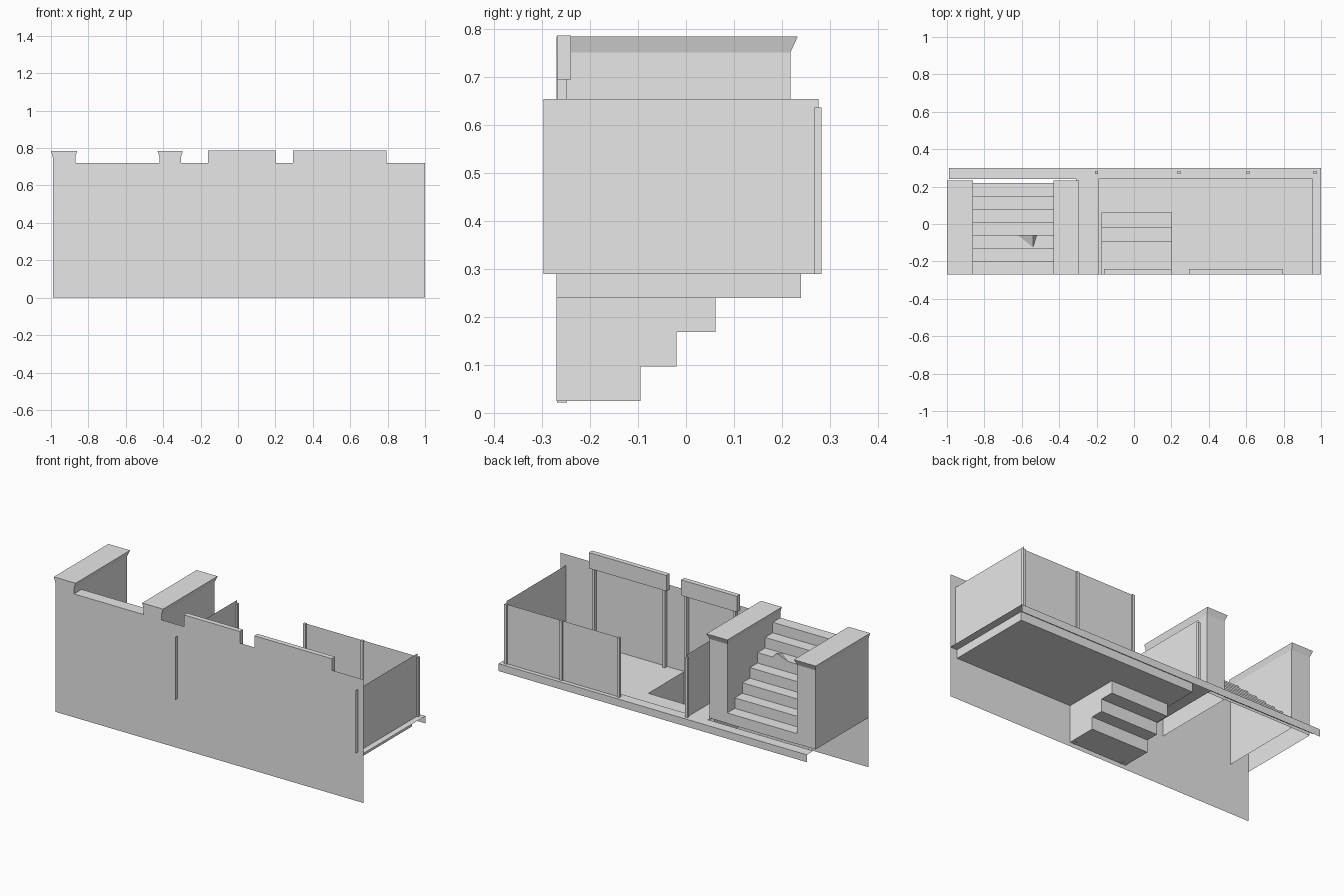
import bpy
import bmesh

cube = bpy.data.objects.get("Cube")
if cube:
    bpy.data.objects.remove(cube, do_unlink=True)

mat = bpy.data.materials.new("plain_grey")
mat.use_nodes = True
grey = (0.8, 0.8, 0.8, 1)
mat.diffuse_color = grey
mat.node_tree.nodes["Principled BSDF"].inputs["Base Color"].default_value = grey

FRONT = -0.27   # plane of the front wall
DECK = 0.29     # walkway height
FLOOR = 0.24    # sunken room floor


def build(name, polygons):
    """Make one object from a list of polygons given as point lists."""
    bm = bmesh.new()
    for poly in polygons:
        bm.faces.new([bm.verts.new(p) for p in poly])
    bmesh.ops.remove_doubles(bm, verts=bm.verts, dist=0.0001)
    bmesh.ops.recalc_face_normals(bm, faces=bm.faces)
    mesh = bpy.data.meshes.new(name)
    bm.to_mesh(mesh)
    bm.free()
    mesh.materials.append(mat)
    obj = bpy.data.objects.new(name, mesh)
    bpy.context.collection.objects.link(obj)
    return obj


def flat_x(x, y0, y1, z0, z1):
    return [(x, y0, z0), (x, y1, z0), (x, y1, z1), (x, y0, z1)]


def flat_y(y, x0, x1, z0, z1):
    return [(x0, y, z0), (x1, y, z0), (x1, y, z1), (x0, y, z1)]


def flat_z(z, x0, x1, y0, y1):
    return [(x0, y0, z), (x1, y0, z), (x1, y1, z), (x0, y1, z)]


def box(name, x0, x1, y0, y1, z0, z1):
    return build(name, [f(c, *r) for f, r, cs in (
        (flat_x, (y0, y1, z0, z1), (x0, x1)),
        (flat_y, (x0, x1, z0, z1), (y0, y1)),
        (flat_z, (x0, x1, y0, y1), (z0, z1))) for c in cs])


def sweep(path, x0, x1):
    """Strips joining a (y, z) path across the width."""
    return [[(x0, *a), (x1, *a), (x1, *b), (x0, *b)] for a, b in zip(path, path[1:])]


# Front wall
build("front_wall", [flat_y(FRONT, -0.99, 1, 0, 0.72)])

# Walkway rim with its back fascia
build("walkway", [
    flat_z(DECK, -0.99, 1, 0.24, 0.30),
    flat_z(DECK, 0.955, 1, FRONT, 0.24),
    flat_z(DECK, -0.31, -0.19, FRONT, 0.24),
    flat_y(0.30, -0.99, 1, 0.247, DECK)])

# Sunken floor with a stair opening
build("sunken_floor", [
    flat_z(FLOOR, -0.19, -0.17, FRONT, 0.24),
    flat_z(FLOOR, 0.20, 0.955, FRONT, 0.24),
    flat_z(FLOOR, -0.17, 0.20, 0.062, 0.24),
    flat_x(-0.19, FRONT, 0.24, FLOOR, DECK),
    flat_x(0.955, FRONT, 0.24, FLOOR, DECK),
    flat_y(0.24, -0.19, 0.955, FLOOR, DECK)])

# Lower stairs, a stepped shell under the floor
y, z = 0.062, FLOOR
path = [(y, z)]
for edge in (-0.02, -0.095, FRONT):
    z -= 0.0717
    path += [(y, z), (edge, z)]
    y = edge
lower = sweep(path, -0.17, 0.20)
for x in (-0.17, 0.20):
    lower.append([(x, *p) for p in path + [(FRONT, FLOOR)]])
build("lower_stairs", lower)

# Upper stairs between the side walls
steps = 7
run, rise = (0.22 - FRONT) / steps, (0.72 - DECK) / steps
path = [(0.22, DECK)]
for i in range(steps):
    top = DECK + rise * (i + 1)
    path += [(0.22 - run * i, top), (0.22 - run * (i + 1), top)]
build("upper_stairs", sweep(path, -0.87, -0.42))

# Broken chip on one tread
tread = DECK + rise * 5
a, b, c = (-0.62, -0.06, tread), (-0.52, -0.06, tread), (-0.54, -0.125, tread)
tip = (-0.54, -0.06, tread + 0.03)
build("chipped_tread", [[a, b, tip], [b, c, tip], [c, a, tip]])

# Side walls of the upper stairs with flared copings
for name, x0, x1 in (("left_stair_wall", -0.42, -0.305), ("right_stair_wall", -0.99, -0.87)):
    lo = [(x0, FRONT), (x1, FRONT), (x1, 0.218), (x0, 0.218)]
    hi = [(x0 - 0.01, FRONT), (x1 + 0.01, FRONT), (x1 + 0.01, 0.233), (x0 - 0.01, 0.233)]
    rings = [[(*p, h) for p in ring] for ring, h in ((lo, DECK), (lo, 0.752), (hi, 0.785))]
    sides = [[r[i], r[(i + 1) % 4], s[(i + 1) % 4], s[i]]
             for r, s in zip(rings, rings[1:]) for i in range(4)]
    build(name, sides + [rings[-1]])

# Doorways: lintel above the wall and two jambs behind it
for name, x0, x1, bottom in (("stair_door", -0.16, 0.20, 0.022),
                             ("wide_door", 0.295, 0.795, FLOOR)):
    box(name + "_lintel", x0, x1, FRONT + 0.001, -0.24, 0.695, 0.787)
    for side, x in (("right", x0 + 0.015), ("left", x1 - 0.03)):
        box(f"{name}_{side}_jamb", x, x + 0.015, FRONT + 0.001, -0.248, bottom, 0.695)

# Railing panels and posts
for name, x in (("right_railing_panel", -0.2), ("left_railing_panel", 0.965)):
    build(name, [flat_x(x, -0.297, 0.276, DECK, 0.655)])
build("back_railing_panel", [flat_y(0.276, 0.24, 0.965, DECK, 0.637)])
for i, x in enumerate((-0.2, 0.24, 0.61, 0.968)):
    box(f"railing_post_{i + 1}", x - 0.008, x + 0.008, 0.268, 0.283, DECK, 0.637)
